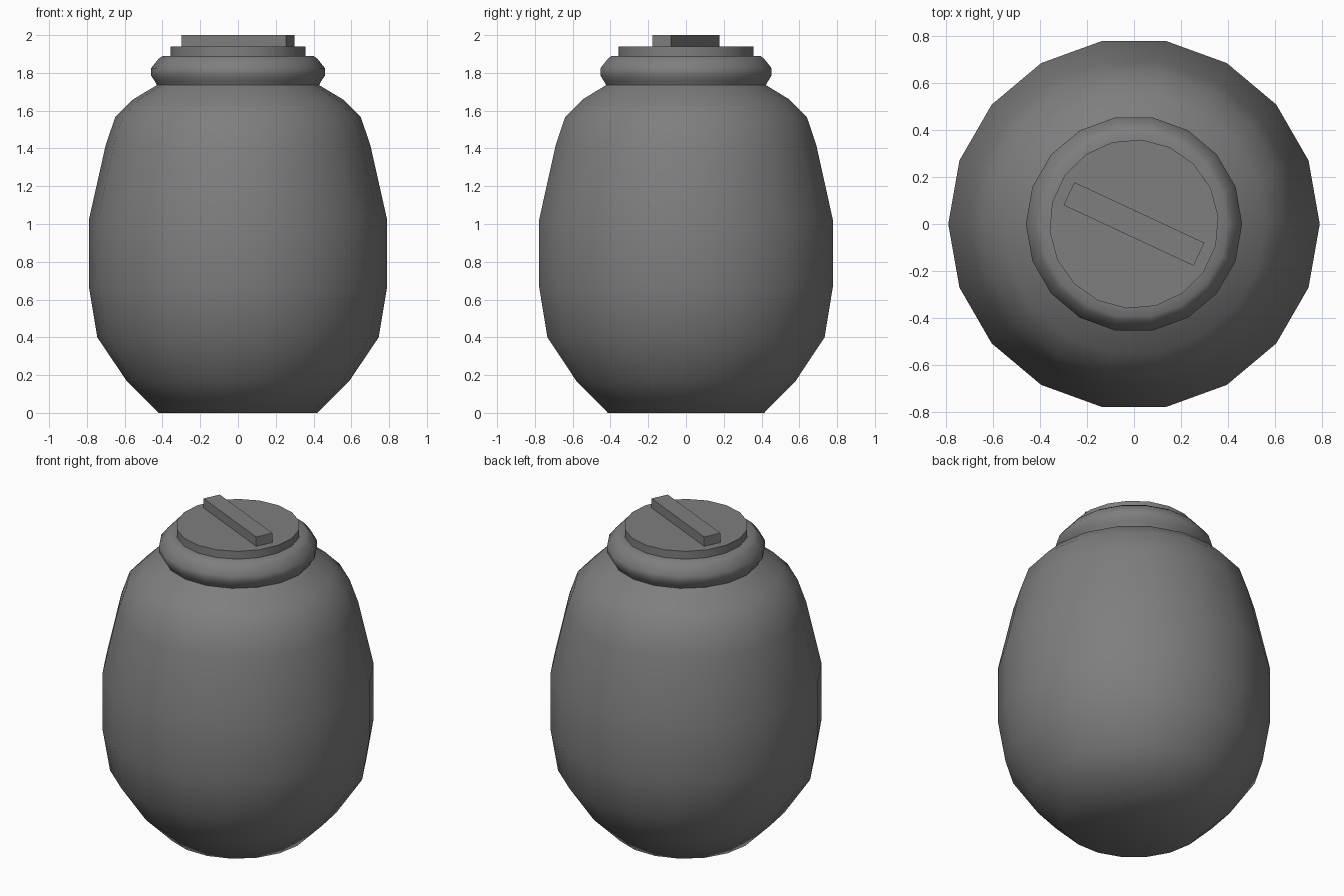
import bpy
import bmesh
import math
from mathutils import Matrix

SIDES = 18
LID_TURN = math.radians(-25)

cube = bpy.data.objects.get("Cube")
if cube:
    bpy.data.objects.remove(cube, do_unlink=True)

grey = bpy.data.materials.new("dark grey")
grey.use_nodes = True
colour = (0.21, 0.21, 0.21, 1)
grey.diffuse_color = colour
grey.node_tree.nodes["Principled BSDF"].inputs["Base Color"].default_value = colour


def add_object(name, bm, smooth_angle=None):
    """Turn a bmesh into a grey object, smooth below the given angle."""
    bmesh.ops.recalc_face_normals(bm, faces=bm.faces)
    mesh = bpy.data.meshes.new(name)
    bm.to_mesh(mesh)
    bm.free()
    mesh.materials.append(grey)
    obj = bpy.data.objects.new(name, mesh)
    bpy.context.collection.objects.link(obj)
    if smooth_angle:
        bpy.ops.object.select_all(action='DESELECT')
        obj.select_set(True)
        bpy.context.view_layer.objects.active = obj
        bpy.ops.object.shade_smooth_by_angle(angle=math.radians(smooth_angle))
    return obj


def lathe(name, profile, turn=0, smooth_angle=80):
    """Revolve (radius, height) points around z and close both ends."""
    bm = bmesh.new()
    rings = []
    for r, z in profile:
        angles = [turn + math.tau * i / SIDES for i in range(SIDES)]
        rings.append([bm.verts.new((r * math.cos(a), r * math.sin(a), z)) for a in angles])
    for low, high in zip(rings, rings[1:]):
        for i in range(SIDES):
            j = (i + 1) % SIDES
            bm.faces.new((low[i], low[j], high[j], high[i]))
    bm.faces.new(rings[0][::-1])
    bm.faces.new(rings[-1])
    return add_object(name, bm, smooth_angle)


# Rounded jar body with a thick rolled rim
lathe("jar_body", [
    (0.42, 0), (0.59, 0.17), (0.745, 0.40), (0.79, 0.67), (0.79, 1.02),
    (0.70, 1.42), (0.65, 1.565), (0.555, 1.66), (0.43, 1.735),
    (0.44, 1.755), (0.46, 1.785), (0.46, 1.825), (0.42, 1.875),
    (0.40, 1.89), (0.34, 1.89),
])

# Flat lid, turned with its handle
lathe("lid", [(0.36, 1.88), (0.36, 1.94)], LID_TURN + math.pi / SIDES, 30)

# Bar handle across the lid
bm = bmesh.new()
place = (Matrix.Translation((0, 0, 1.965)) @ Matrix.Rotation(LID_TURN, 4, 'Z')
         @ Matrix.Diagonal((0.61, 0.108, 0.07, 1)))
bmesh.ops.create_cube(bm, size=1, matrix=place)
add_object("lid_handle", bm)
